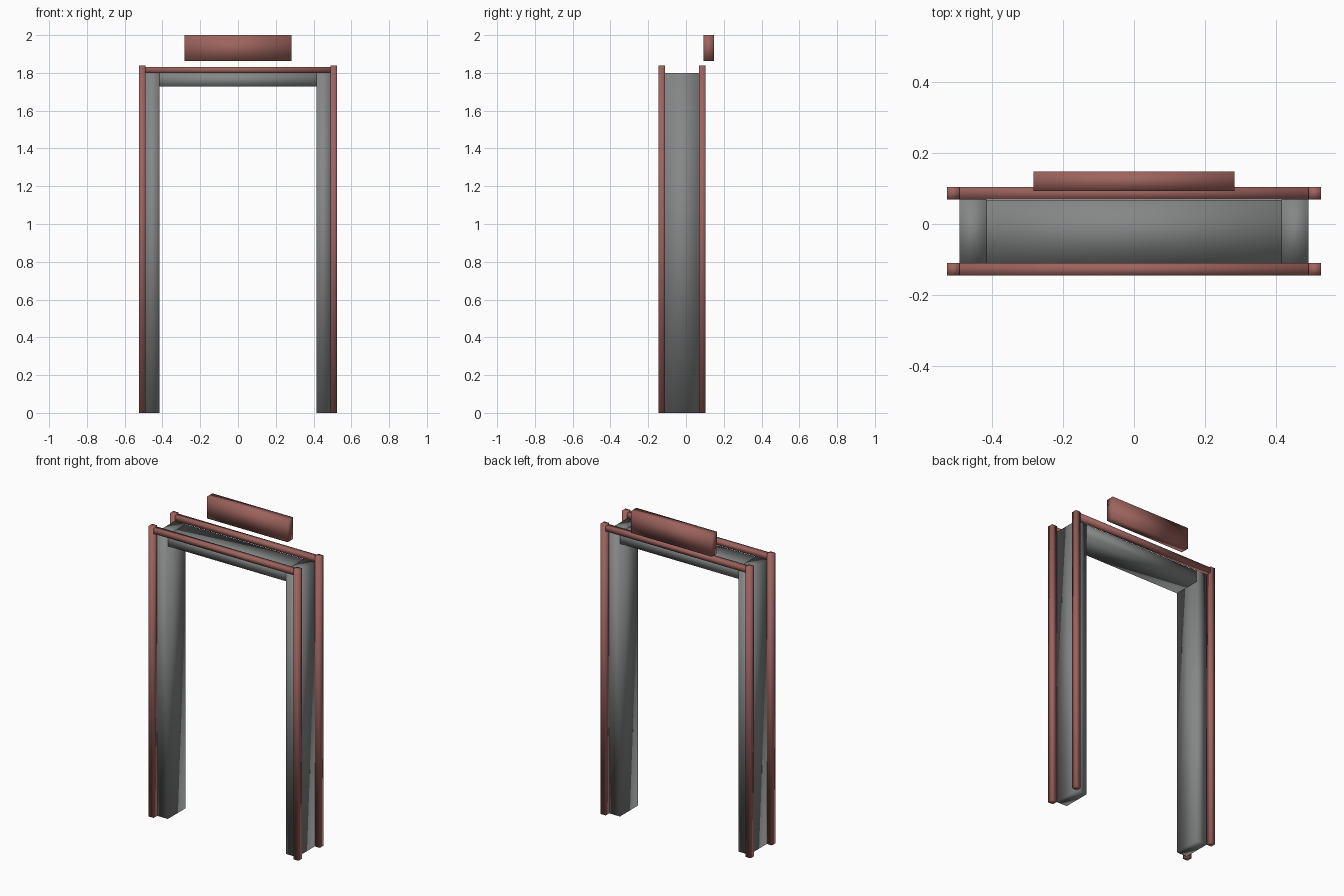
import bpy

if "Cube" in bpy.data.objects:
    bpy.data.objects.remove(bpy.data.objects["Cube"])


def paint(name, color):
    mat = bpy.data.materials.new(name)
    mat.diffuse_color = color
    mat.use_nodes = True
    mat.node_tree.nodes["Principled BSDF"].inputs["Base Color"].default_value = mat.diffuse_color
    return mat


red = paint("red_paint", (0.34, 0.125, 0.11, 1))
grey = paint("dark_grey", (0.235, 0.24, 0.24, 1))


def box(name, x, y, z, mat):
    """Smooth-shaded box spanning the given (min, max) ranges."""
    spans = (x, y, z)
    bpy.ops.mesh.primitive_cube_add(size=1, location=[(a + b) / 2 for a, b in spans])
    ob = bpy.context.object
    ob.name = name
    ob.scale = [b - a for a, b in spans]
    bpy.ops.object.transform_apply(location=False, rotation=False, scale=True)
    bpy.ops.object.shade_smooth()
    ob.data.materials.append(mat)
    return ob


OUT, POST_IN, LEG_IN = 0.525, 0.49, 0.415
FRONT, BACK = (-0.145, -0.110), (0.069, 0.104)
PANEL_Y = (FRONT[1], BACK[0])

# Grey side panels and the red corner posts on each side
for side, s in (("left", -1), ("right", 1)):
    box(f"{side}_panel", sorted((s * LEG_IN, s * POST_IN)), PANEL_Y, (0, 1.80), grey)
    for depth, y in (("front", FRONT), ("back", BACK)):
        box(f"{side}_{depth}_post", sorted((s * POST_IN, s * OUT)), y, (0, 1.84), red)

# Grey lintel, its ends let into the side panels
box("lintel", (-0.485, 0.485), (PANEL_Y[0] + 0.001, PANEL_Y[1] - 0.001), (1.727, 1.799), grey)

# Red rails joining the posts across the top
for depth, y in (("front", FRONT), ("back", BACK)):
    box(f"{depth}_top_rail", (-POST_IN, POST_IN), y, (1.80, 1.832), red)

# Red sign board floating above the back rail
box("sign_board", (-0.283, 0.283), (0.093, 0.147), (1.862, 2.0), red)
